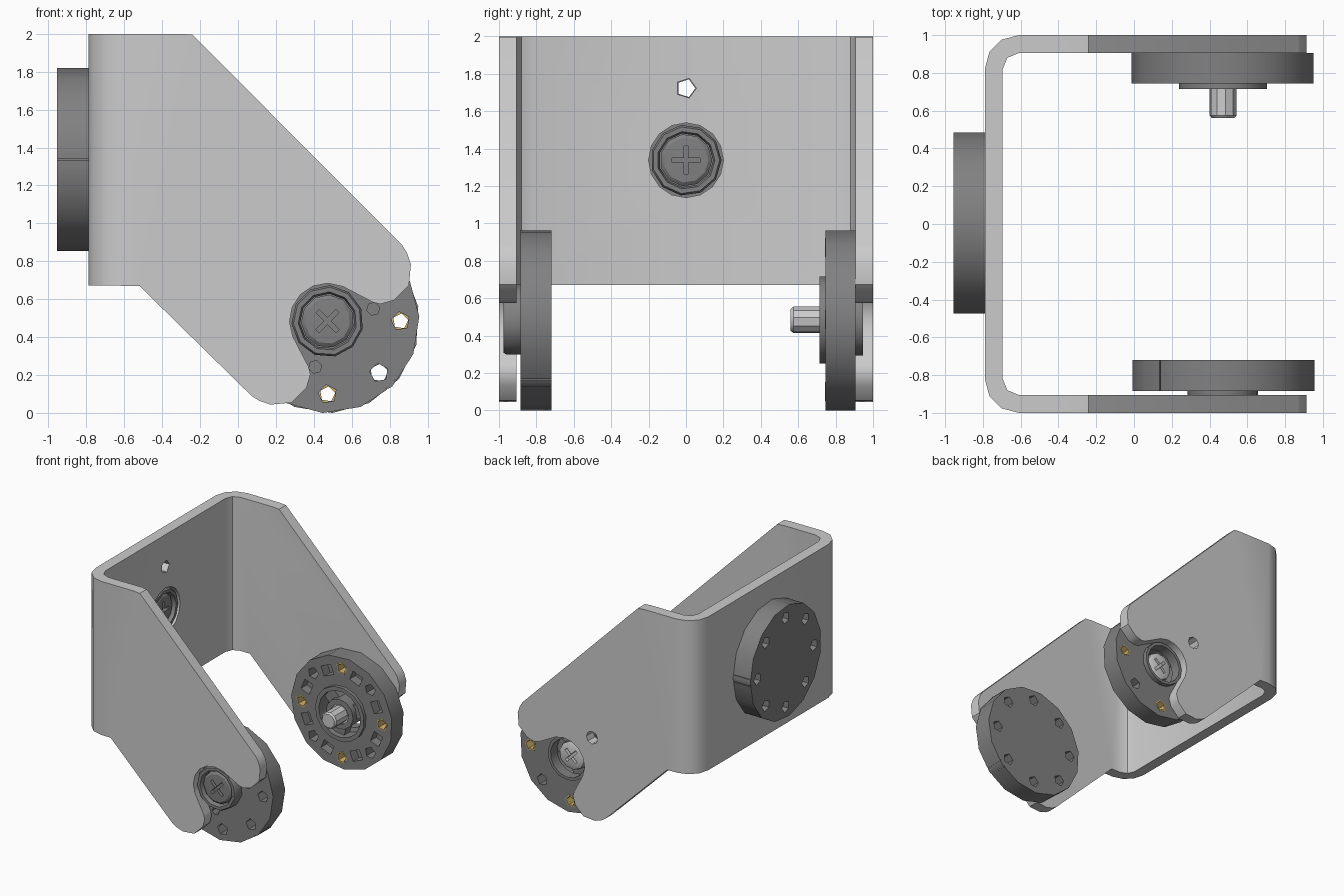
import bpy, bmesh
from math import cos, sin, pi, radians
from mathutils import Matrix, Vector

if "Cube" in bpy.data.objects:
    bpy.data.objects.remove(bpy.data.objects["Cube"])


def material(name, rgb):
    m = bpy.data.materials.new(name)
    m.diffuse_color = (*rgb, 1)
    m.use_nodes = True
    m.node_tree.nodes["Principled BSDF"].inputs["Base Color"].default_value = m.diffuse_color
    return m


dark = material("dark_grey", (0.22, 0.22, 0.22))
gold = material("brass", (0.62, 0.45, 0.15))


def finish(name, bm, mat=None):
    bmesh.ops.remove_doubles(bm, verts=bm.verts, dist=1e-5)
    bmesh.ops.recalc_face_normals(bm, faces=bm.faces)
    me = bpy.data.meshes.new(name)
    bm.to_mesh(me)
    bm.free()
    if mat:
        me.materials.append(mat)
    ob = bpy.data.objects.new(name, me)
    bpy.context.collection.objects.link(ob)
    return ob


def lathe(name, profile, n, mat=None):
    """Revolve a closed (r, z) loop about z; r = 0 points collapse to the axis."""
    bm = bmesh.new()
    rings = [[bm.verts.new((r * cos(2 * pi * k / n), r * sin(2 * pi * k / n), z))
              for k in range(n)] for r, z in profile]
    for i, a in enumerate(rings):
        b = rings[(i + 1) % len(rings)]
        if profile[i][0] == 0 and profile[(i + 1) % len(rings)][0] == 0:
            continue
        for k in range(n):
            bm.faces.new((a[k], a[(k + 1) % n], b[(k + 1) % n], b[k]))
    bmesh.ops.dissolve_degenerate(bm, edges=bm.edges, dist=1e-5)
    return finish(name, bm, mat)


def prism(name, pts, z0, z1, mat=None):
    bm = bmesh.new()
    f = bm.faces.new([bm.verts.new((x, y, z0)) for x, y in pts])
    up = bmesh.ops.extrude_face_region(bm, geom=[f])["geom"]
    for v in up:
        if isinstance(v, bmesh.types.BMVert):
            v.co.z = z1
    return finish(name, bm, mat)


def rod(r, z0, z1, n, at=(0, 0)):
    return prism("cutter", [(at[0] + r * cos(2 * pi * k / n), at[1] + r * sin(2 * pi * k / n))
                            for k in range(n)], z0, z1)


def box(size, at, angle=0):
    bm = bmesh.new()
    bmesh.ops.create_cube(bm, size=1)
    bm.transform(Matrix.Rotation(angle, 4, 'Z') @ Matrix.Translation(at)
                 @ Matrix.Diagonal((*size, 1)))
    return finish("cutter", bm)


def boolean(ob, cutter, op='DIFFERENCE'):
    cutter.hide_render = True
    m = ob.modifiers.new("bool", 'BOOLEAN')
    m.object, m.operation, m.solver = cutter, op, 'EXACT'
    bpy.context.view_layer.objects.active = ob
    bpy.ops.object.modifier_apply(modifier=m.name)
    bpy.data.objects.remove(cutter)


def polar(r, deg):
    return (r * cos(radians(deg)), r * sin(radians(deg)))


RX = Matrix.Rotation(pi / 2, 4, 'X')      # local z -> -y, local y -> z
CX, CZ, R = 0.472, 0.484, 0.485           # pivot axis and horn radius
BZ = 1.3375                               # back horn height

# Bracket: U footprint crossed with the side outline
half = [(1.2, 1.0)] + [(-0.61 + 0.18 * cos(radians(a)), 0.82 + 0.18 * sin(radians(a)))
                       for a in (90, 120, 150, 180)]
inner = [(1.2, 0.905)] + [(-0.61 + 0.085 * cos(radians(a)), 0.82 + 0.085 * sin(radians(a)))
                          for a in (90, 135, 180)]
foot = half + [(x, -y) for x, y in reversed(half)] + [(x, -y) for x, y in inner] + inner[::-1]
bracket = prism("bracket", foot, -0.1, 2.2)

lobe = [(-0.40, -0.395), (-0.36, -0.42), (-0.30, -0.44), (-0.19, -0.43),
        (-0.11, -0.35), (-0.09, -0.28), (-0.10, -0.24)]
notch = [polar(0.2, a) for a in range(204, 60, -23)]
arm = lobe + notch + [(-b, -a) for a, b in reversed(lobe)]
outline = [(-1.2, 2.0), (-1.2, 0.675), (-0.52, 0.67)] \
    + [(CX + a, CZ + b) for a, b in arm] + [(-0.24, 1.995), (-0.3, 2.0)]
side = prism("side_outline", outline, -1.3, 1.3)
side.data.transform(RX)
boolean(bracket, side, 'INTERSECT')

to_back = Matrix.Rotation(pi / 2, 4, 'Z') @ RX     # local z -> +x, x -> y
for r, n, at in ((0.2, 16, (0, BZ)), (0.055, 5, (0, BZ + 0.385))):
    c = rod(r, -1, -0.5, n, at)
    c.data.transform(to_back)
    boolean(bracket, c)
c = rod(0.055, -1.2, -0.8, 8, (CX - 0.272, CZ + 0.272))
c.data.transform(RX)
boolean(bracket, c)


def cross_slot(ob, top, depth, arm_len):
    for s in ((arm_len, 0.024, 2 * depth), (0.024, arm_len, 2 * depth)):
        boolean(ob, box(s, (0, 0, top)))


def idler_horn(prefix, place):
    """Plain round horn: rim marks, eight holes, raised collar and screw."""
    disc = lathe(prefix + "_disc", [(0, -0.165), (R, -0.165), (R, 0), (0, 0)], 15, dark)
    for k in range(8):
        boolean(disc, rod(0.05, -0.3, 0.1, 5, polar(0.385, 45 * k)))
    for a in (60, 180, 300):
        boolean(disc, rod(0.035, -0.08, 0.1, 6, polar(0.25, a)))
    for x, y in ((R, 0.03), (R, -0.03), (-R * cos(pi / 15), 0)):
        boolean(disc, box((0.03, 0.007, 0.5), (x, y, -0.08)))
    collar = lathe(prefix + "_collar", [(0.19, -0.01), (0.19, 0.075), (0.18, 0.09), (0.155, 0.09),
                                        (0.145, 0.06), (0.145, -0.01)], 11, dark)
    screw = lathe(prefix + "_screw", [(0, 0), (0.14, 0), (0.14, 0.06), (0.12, 0.075),
                                      (0, 0.08)], 11, dark)
    cross_slot(screw, 0.08, 0.04, 0.15)
    for ob in (disc, collar, screw):
        ob.data.transform(place)


spin = Matrix.Rotation(radians(-45), 4, 'Z')
idler_horn("front_horn", Matrix.Translation((CX, -0.885, CZ)) @ RX @ spin)
idler_horn("back_horn", Matrix.Translation((-0.79, 0, BZ)) @ to_back)

# Drive horn: open centre, pockets, brass inserts, hub and shaft
place = Matrix.Translation((CX, 0.905, CZ)) @ Matrix.Rotation(pi, 4, 'Z') @ RX @ spin
disc = lathe("drive_horn_disc", [(0.19, 0.04), (0.165, 0.04), (0.165, -0.05), (0.2, -0.06),
                                 (0.2, -0.19), (0.235, -0.19), (0.235, -0.16), (R, -0.16),
                                 (R, 0), (0.19, 0)], 15, dark)
parts = [disc]
for k in range(8):
    at = polar(0.385, 45 * k)
    boolean(disc, rod(0.05, -0.3, 0.1, 5, at))
    boolean(disc, box((0.085, 0.1, 0.16), (0.36, 0, -0.16), radians(45 * k + 22.5)))
    if k % 2:   # these land on the horizontal and vertical once placed
        ins = lathe("brass_insert", [(0.054, -0.162), (0.054, 0.002), (0.042, 0.002),
                                     (0.042, -0.162)], 5, gold)
        ins.data.transform(Matrix.Translation((*at, 0)))
        parts.append(ins)
hub = lathe("drive_hub", [(0.085, -0.19), (0.13, -0.19), (0.13, -0.05), (0.085, -0.05)], 11, dark)
parts.append(hub)
for a in (90, 210, 330):
    spoke = box((0.1, 0.12, 0.08), (0.16, 0, -0.1), radians(a))
    spoke.name = "hub_spoke"
    spoke.data.materials.append(dark)
    parts.append(spoke)
screw = lathe("drive_shaft", [(0, -0.345), (0.06, -0.345), (0.072, -0.33), (0.072, -0.18),
                              (0.09, -0.18), (0.09, -0.05), (0.12, -0.05), (0.12, -0.02),
                              (0.1, -0.01), (0, -0.005)], 10)
cross_slot(screw, -0.005, 0.04, 0.14)
parts.append(screw)
for ob in parts:
    ob.data.transform(place)

# Smooth rims and bends, crisp edges
for ob in bpy.data.objects:
    ob.select_set(True)
bpy.context.view_layer.objects.active = bracket
bpy.ops.object.shade_smooth_by_angle(angle=radians(35))
